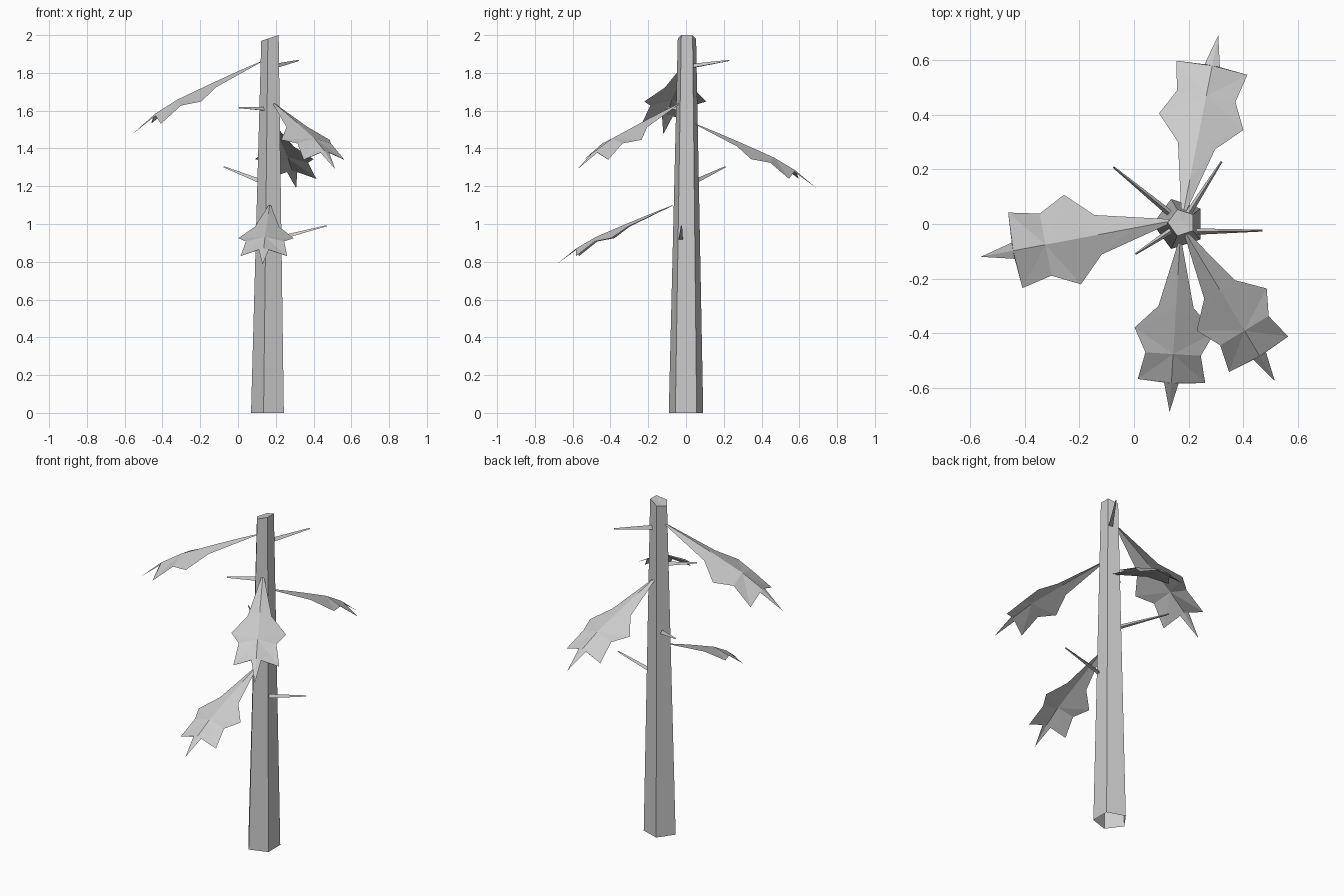
import bpy
import bmesh
import math
from mathutils import Vector

cube = bpy.data.objects.get("Cube")
if cube:
    bpy.data.objects.remove(cube, do_unlink=True)

grey = bpy.data.materials.new("plain grey")
grey.use_nodes = True
GREY = (0.6, 0.6, 0.6, 1)
grey.diffuse_color = GREY
grey.node_tree.nodes["Principled BSDF"].inputs["Base Color"].default_value = GREY


def add_object(name, bm):
    mesh = bpy.data.meshes.new(name)
    bm.to_mesh(mesh)
    bm.free()
    mesh.materials.append(grey)
    obj = bpy.data.objects.new(name, mesh)
    bpy.context.collection.objects.link(obj)
    return obj


def ring(bm, centre, radius, sides, axis_x, axis_y, turn=0.0):
    verts = []
    for i in range(sides):
        a = turn + math.tau * i / sides
        p = centre + radius * (math.cos(a) * axis_x + math.sin(a) * axis_y)
        verts.append(bm.verts.new(p))
    return verts


def bridge(bm, low, high):
    n = len(low)
    for i in range(n):
        j = (i + 1) % n
        bm.faces.new((low[i], low[j], high[j], high[i]))


# Tapered five-sided trunk, open below, with a slanted cut at the top
def build_trunk():
    bm = bmesh.new()
    x, y = Vector((1, 0, 0)), Vector((0, 1, 0))
    low = ring(bm, Vector((0.165, 0, 0)), 0.096, 5, x, y, math.pi / 5)
    high = ring(bm, Vector((0.174, 0.005, 2)), 0.051, 5, x, y, math.pi / 5)
    for v in high:
        v.co.z -= 0.33 * max(0, 0.215 - v.co.x)
    bridge(bm, low, high)
    hub = bm.verts.new((0.178, 0.01, 1.985))
    for i in range(5):
        bm.faces.new((high[i], high[(i + 1) % 5], hub))
    add_object("trunk", bm)


# Bare twig: a thin tapered three-sided spike
def build_twig(name, start, tip):
    start, tip = Vector(start), Vector(tip)
    along = (tip - start).normalized()
    side = along.cross(Vector((0, 0, 1))).normalized()
    up = side.cross(along)
    bm = bmesh.new()
    low = ring(bm, start, 0.014, 3, side, up, math.pi / 2)
    high = ring(bm, tip, 0.004, 3, side, up, math.pi / 2)
    bridge(bm, low, high)
    bm.faces.new(high)
    bm.faces.new(low[::-1])
    add_object(name, bm)


# Half outline of a frond: (distance along, half width, sag below the ridge)
EDGE = [(0, 0.008, 0.003), (0.265, 0.073, 0.025), (0.36, 0.166, 0.055),
        (0.46, 0.115, 0.03), (0.572, 0.14, 0.055), (0.58, 0.03, 0.008)]
# Ridge of a frond: (distance along, drop)
RIDGE = [(0, 0), (0.13, 0.055), (0.265, 0.115), (0.46, 0.205), (0.58, 0.28), (0.70, 0.385)]


def ridge_drop(u):
    for (u0, d0), (u1, d1) in zip(RIDGE, RIDGE[1:]):
        if u <= u1:
            return d0 + (d1 - d0) * (u - u0) / (u1 - u0)
    return RIDGE[-1][1]


# Drooping frond: a folded sheet with jagged lobes, mirrored across its ridge
def build_frond(name, start, tip):
    start, tip = Vector(start), Vector(tip)
    flat = Vector((tip.x - start.x, tip.y - start.y, 0))
    scale = flat.length / RIDGE[-1][0]
    fall = (start.z - tip.z) / RIDGE[-1][1]
    along = flat.normalized()
    side = Vector((-along.y, along.x, 0))
    bm = bmesh.new()

    def point(u, v, sag):
        p = start + along * u * scale + side * v * scale
        p.z -= (ridge_drop(u) + sag) * fall
        return bm.verts.new(p)

    r = [point(u, 0, 0) for u, d in RIDGE]
    for sign in (1, -1):
        s = [point(u, sign * v, sag) for u, v, sag in EDGE]
        faces = [(r[0], s[0], r[1]), (r[1], s[0], s[1]), (r[1], s[1], r[2]),
                 (r[2], s[1], s[2]), (r[2], s[2], r[3]), (r[3], s[2], s[3]),
                 (r[3], s[3], s[4]), (r[3], s[4], r[4]), (r[4], s[4], s[5]),
                 (r[4], s[5], r[5])]
        for f in faces:
            bm.faces.new(f if sign < 0 else f[::-1])
    bmesh.ops.recalc_face_normals(bm, faces=bm.faces)
    if sum(f.normal.z for f in bm.faces) < 0:
        bmesh.ops.reverse_faces(bm, faces=bm.faces)
    add_object(name, bm)


build_trunk()

build_twig("twig_top", (0.20, 0.04, 1.835), (0.32, 0.228, 1.865))
build_twig("twig_upper", (0.15, -0.015, 1.607), (0.005, -0.11, 1.615))
build_twig("twig_middle", (0.13, 0.04, 1.22), (-0.075, 0.208, 1.302))
build_twig("twig_lower", (0.21, -0.028, 0.92), (0.47, -0.024, 0.99))

build_frond("frond_side", (0.13, 0.01, 1.865), (-0.56, -0.12, 1.475))
build_frond("frond_back", (0.18, 0.04, 1.535), (0.308, 0.69, 1.19))
build_frond("frond_front", (0.168, -0.07, 1.10), (0.13, -0.687, 0.785))
build_frond("frond_corner", (0.19, -0.035, 1.64), (0.515, -0.575, 1.29))
